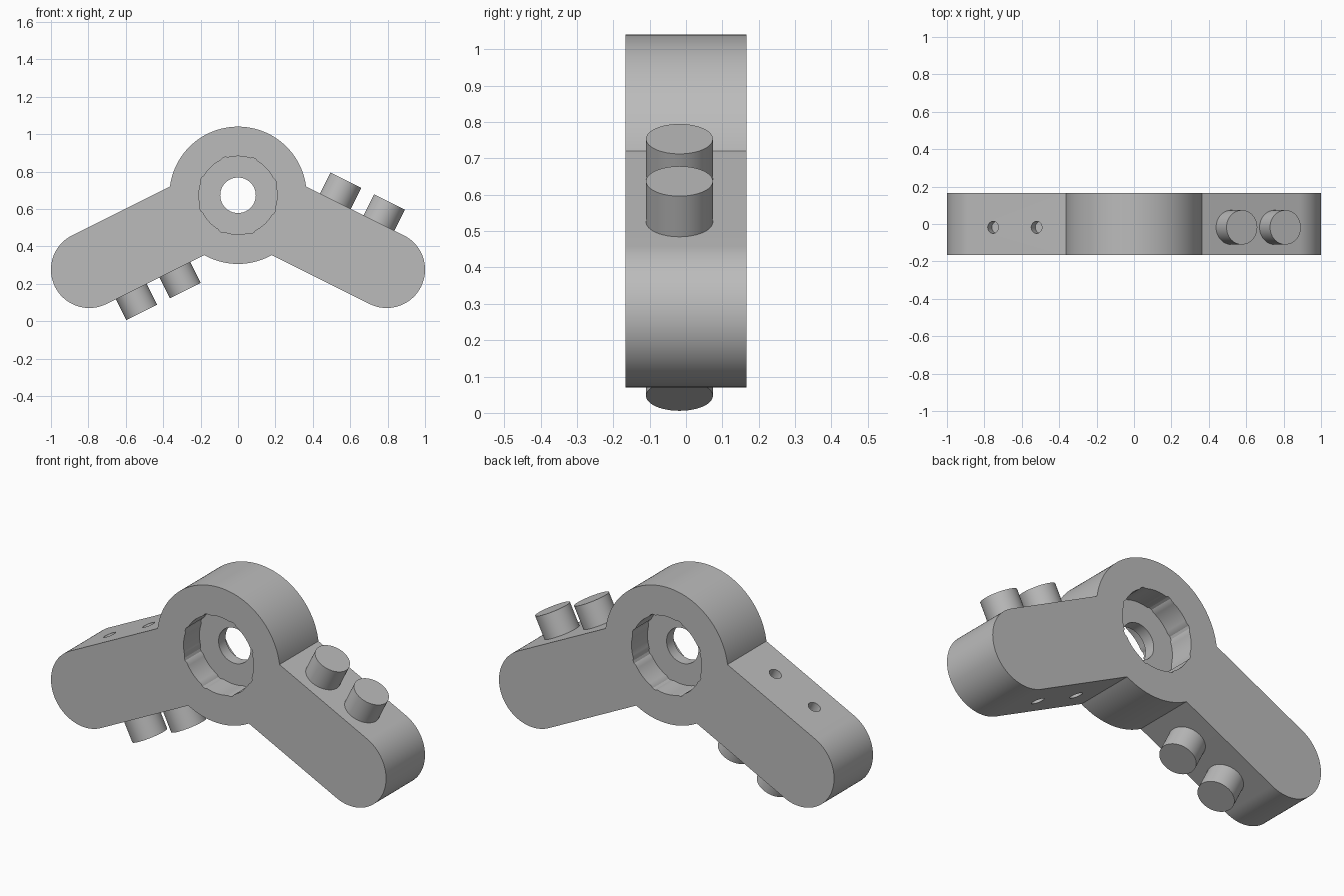
import bpy, bmesh
from math import sin, cos, pi, asin, atan2
from mathutils import Vector, Matrix

if "Cube" in bpy.data.objects:
    bpy.data.objects.remove(bpy.data.objects["Cube"], do_unlink=True)

HUB = Vector((0, 0, 0.673))
HUB_R, ARM_R, HALF = 0.367, 0.205, 0.166
SLOPE = -atan2(1, 2)
ARM_LEN = 0.889
PEG_Y = -0.018
PEG_SPOTS = (0.48, 0.74)

grey = bpy.data.materials.new("plain grey")
colour = (0.5, 0.5, 0.5, 1)
grey.diffuse_color = colour
grey.use_nodes = True
grey.node_tree.nodes["Principled BSDF"].inputs["Base Color"].default_value = colour


def finish(name, bm):
    bmesh.ops.recalc_face_normals(bm, faces=bm.faces)
    mesh = bpy.data.meshes.new(name)
    bm.to_mesh(mesh)
    bm.free()
    mesh.materials.append(grey)
    obj = bpy.data.objects.new(name, mesh)
    bpy.context.collection.objects.link(obj)
    return obj


def prism(name, outline, y0, y1):
    """Extrude an (x, z) outline, given relative to the hub, along y."""
    bm = bmesh.new()
    face = bm.faces.new([bm.verts.new(HUB + Vector((x, y0, z))) for x, z in outline])
    new = bmesh.ops.extrude_face_region(bm, geom=[face])["geom"]
    moved = [v for v in new if isinstance(v, bmesh.types.BMVert)]
    bmesh.ops.translate(bm, verts=moved, vec=(0, y1 - y0, 0))
    return finish(name, bm)


def rod(name, radius, side, along, low, high):
    """Cylinder square to an arm, between two heights from the arm's centre line."""
    u = Vector((side * cos(SLOPE), 0, sin(SLOPE)))
    n = Vector((-side * sin(SLOPE), 0, cos(SLOPE)))
    centre = HUB + u * along + n * (low + high) / 2 + Vector((0, PEG_Y, 0))
    turn = n.to_track_quat('Z', 'Y').to_matrix().to_4x4()
    bm = bmesh.new()
    bmesh.ops.create_cone(bm, cap_ends=True, segments=48, radius1=radius, radius2=radius,
                          depth=high - low, matrix=Matrix.Translation(centre) @ turn)
    return finish(name, bm)


def arc(cx, cz, r, start, end, steps):
    angles = [start + (end - start) * i / steps for i in range(steps + 1)]
    return [(cx + r * cos(a), cz + r * sin(a)) for a in angles]


def smooth(obj):
    bpy.ops.object.select_all(action='DESELECT')
    obj.select_set(True)
    bpy.context.view_layer.objects.active = obj
    bpy.ops.object.shade_smooth_by_angle(angle=pi / 6)


# Hub and both arms as one outline, half drawn and half mirrored
beta = asin(ARM_R / HUB_R)
half = arc(0, 0, HUB_R, pi / 2, SLOPE + beta, 40)
half += arc(ARM_LEN * cos(SLOPE), ARM_LEN * sin(SLOPE), ARM_R,
            SLOPE + pi / 2, SLOPE - pi / 2, 48)
half += arc(0, 0, HUB_R, SLOPE - beta, -pi / 2, 16)
outline = half + [(-x, z) for x, z in half[-2:0:-1]]
body = prism("rocker_body", outline, -HALF, HALF)

# Round pockets with small grooves in the wall, and the shaft hole
pocket = []
for i in range(96):
    r = 0.216 if i % 12 in (5, 6) else 0.209
    pocket.append((r * cos(2 * pi * i / 96), r * sin(2 * pi * i / 96)))
cutters = [prism("front_pocket_cutter", pocket, -HALF - 0.05, -0.03),
           prism("back_pocket_cutter", pocket, 0.03, HALF + 0.05),
           prism("shaft_hole_cutter", arc(0, 0, 0.095, 0, 2 * pi, 64)[:-1], -0.1, 0.1)]

# Small blind holes on the arm faces opposite the pegs
for along in PEG_SPOTS:
    cutters.append(rod("left_hole_cutter", 0.032, 1, along, -0.3, -0.155))
    cutters.append(rod("right_hole_cutter", 0.032, -1, along, 0.155, 0.3))

bpy.context.view_layer.objects.active = body
for cutter in cutters:
    cutter.hide_render = True
    mod = body.modifiers.new("cut", 'BOOLEAN')
    mod.operation, mod.solver, mod.object = 'DIFFERENCE', 'EXACT', cutter
    bpy.ops.object.modifier_apply(modifier=mod.name)
    bpy.data.objects.remove(cutter, do_unlink=True)
smooth(body)

# Pegs: above the left arm, below the right arm
for spot, along in zip(("inner", "outer"), PEG_SPOTS):
    smooth(rod(f"left_{spot}_peg", 0.092, 1, along, 0.19, 0.33))
    smooth(rod(f"right_{spot}_peg", 0.092, -1, along, -0.33, -0.19))
